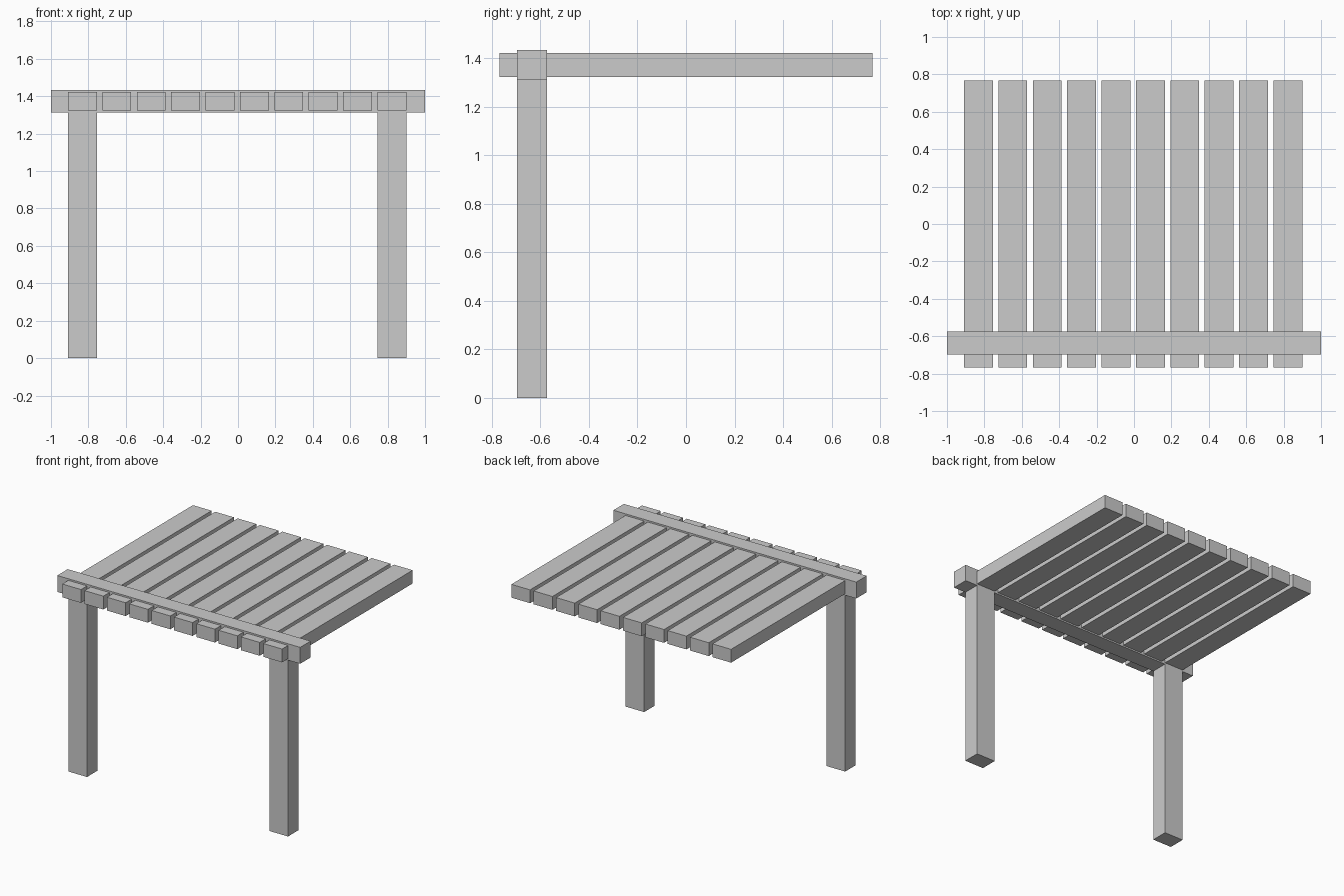
import bpy

if "Cube" in bpy.data.objects:
    bpy.data.objects.remove(bpy.data.objects["Cube"])


def box(name, x, y, z):
    """Axis-aligned box from (min, max) ranges."""
    bpy.ops.mesh.primitive_cube_add(
        size=1, location=[(a + b) / 2 for a, b in (x, y, z)])
    ob = bpy.context.object
    ob.name = name
    ob.scale = [b - a for a, b in (x, y, z)]
    bpy.ops.object.transform_apply(location=False, rotation=False, scale=True)
    return ob


SLATS = 10
FIRST_X, LAST_X = -0.832, 0.823   # centres of the outer slats and posts
HALF_W = 0.077
BEAM_Y = (-0.697, -0.574)
BEAM_Z = (1.312, 1.434)

# Cross beam near the front
box("cross_beam", (-1, 1), BEAM_Y, BEAM_Z)

# Two posts below the beam, in line with the outer slats
for side, x in (("left", FIRST_X), ("right", LAST_X)):
    box(side + "_post", (x - HALF_W, x + HALF_W), BEAM_Y, (0, BEAM_Z[0]))

# Roof slats running front to back through the beam
pitch = (LAST_X - FIRST_X) / (SLATS - 1)
for i in range(SLATS):
    x = FIRST_X + i * pitch
    box(f"roof_slat_{i + 1}", (x - HALF_W, x + HALF_W),
        (-0.768, 0.768), (1.323, 1.422))
